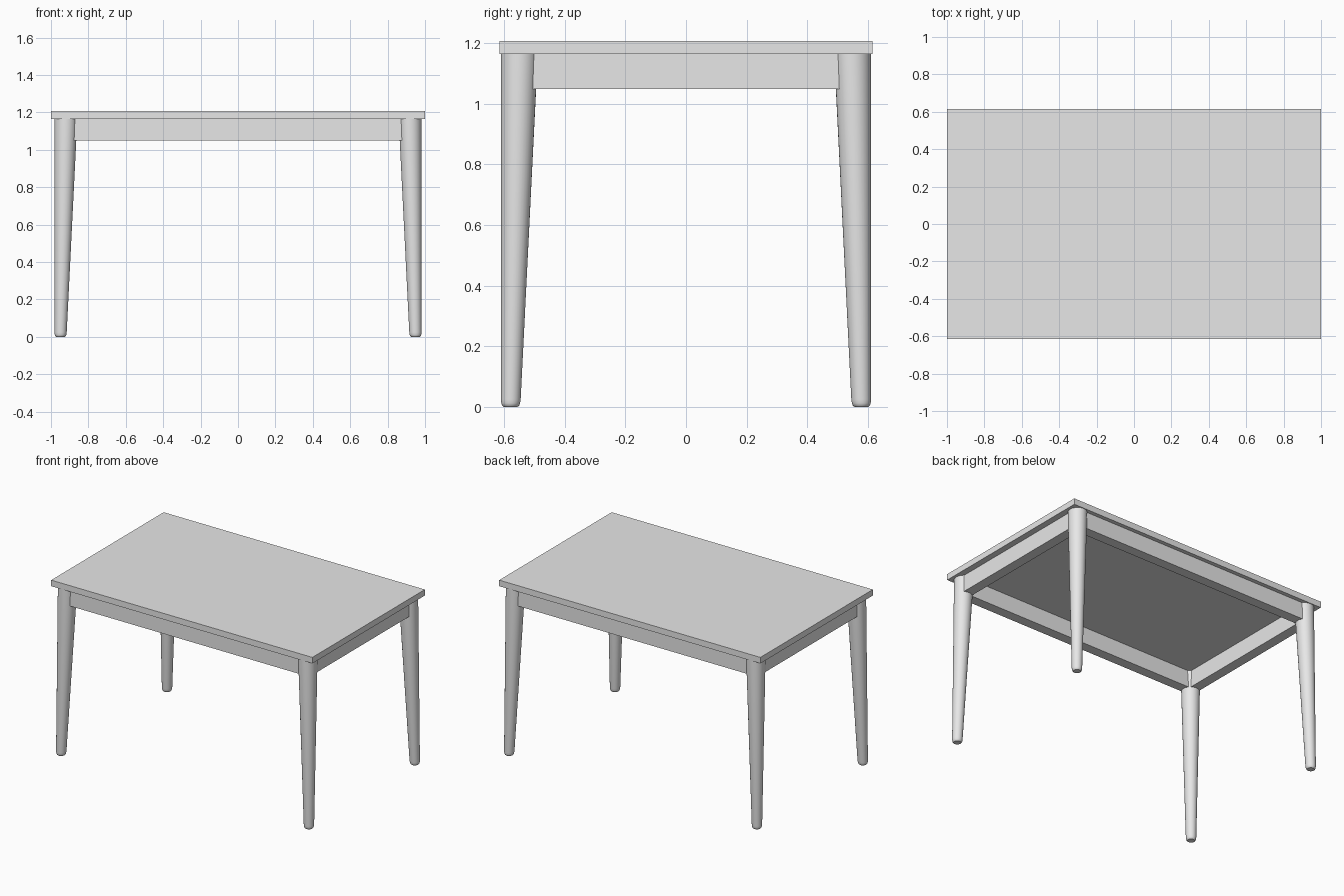
import bpy
import bmesh
from math import cos, sin, tau, radians

cube = bpy.data.objects.get("Cube")
if cube:
    bpy.data.objects.remove(cube, do_unlink=True)

# One plain grey finish
grey = bpy.data.materials.new("plain grey")
grey.use_nodes = True
colour = (0.8, 0.8, 0.8, 1)
grey.diffuse_color = colour
grey.node_tree.nodes["Principled BSDF"].inputs["Base Color"].default_value = colour

HEIGHT, UNDERSIDE, APRON_BOTTOM = 1.207, 1.165, 1.05
LEG_X, LEG_Y = 0.981, 0.611            # outer limits of the legs
FOOT_R, TOP_R = 0.032, 0.061
APRON_OUT, APRON_IN = 0.037, 0.033     # apron faces either side of the leg centre
SIDES = 32


def add_object(name, bm):
    bmesh.ops.recalc_face_normals(bm, faces=bm.faces)
    mesh = bpy.data.meshes.new(name)
    bm.to_mesh(mesh)
    bm.free()
    mesh.materials.append(grey)
    obj = bpy.data.objects.new(name, mesh)
    bpy.context.collection.objects.link(obj)
    return obj


def box(name, low, high):
    bm = bmesh.new()
    bmesh.ops.create_cube(bm, size=1)
    for v in bm.verts:
        v.co = [(a + b) / 2 + c * (b - a) for a, b, c in zip(low, high, v.co)]
    return add_object(name, bm)


def leg(name, sx, sy):
    # Tapered round leg whose outer sides stay upright, with a rounded foot
    taper = (TOP_R - FOOT_R) / UNDERSIDE
    profile = [(0, 0.023), (0.004, 0.028), (0.012, 0.031),
               (0.025, FOOT_R + taper * 0.025), (UNDERSIDE, TOP_R)]
    bm = bmesh.new()
    rings = []
    for z, r in profile:
        inset = FOOT_R + taper * z
        cx, cy = sx * (LEG_X - inset), sy * (LEG_Y - inset)
        rings.append([bm.verts.new((cx + r * cos(tau * i / SIDES),
                                    cy + r * sin(tau * i / SIDES), z))
                      for i in range(SIDES)])
    for lower, upper in zip(rings, rings[1:]):
        for i in range(SIDES):
            j = (i + 1) % SIDES
            bm.faces.new((lower[i], lower[j], upper[j], upper[i]))
    bm.faces.new(rings[0])
    bm.faces.new(rings[-1])
    obj = add_object(name, bm)
    bpy.ops.object.select_all(action="DESELECT")
    obj.select_set(True)
    bpy.context.view_layer.objects.active = obj
    bpy.ops.object.shade_smooth_by_angle(angle=radians(35))


# Top slab
box("table_top", (-1, -0.615, UNDERSIDE), (1, 0.615, HEIGHT))

# Four legs
for sx, side in ((1, "left"), (-1, "right")):
    for sy, end in ((-1, "front"), (1, "back")):
        leg(f"{end}_{side}_leg", sx, sy)

# Apron rails running between the leg centres
cx, cy = LEG_X - TOP_R, LEG_Y - TOP_R
for s, end, side in ((-1, "front", "right"), (1, "back", "left")):
    y0, y1 = sorted((s * (cy - APRON_IN), s * (cy + APRON_OUT)))
    box(f"{end}_apron", (-cx, y0, APRON_BOTTOM), (cx, y1, UNDERSIDE))
    x0, x1 = sorted((s * (cx - APRON_IN), s * (cx + APRON_OUT)))
    box(f"{side}_apron", (x0, -cy, APRON_BOTTOM), (x1, cy, UNDERSIDE))
